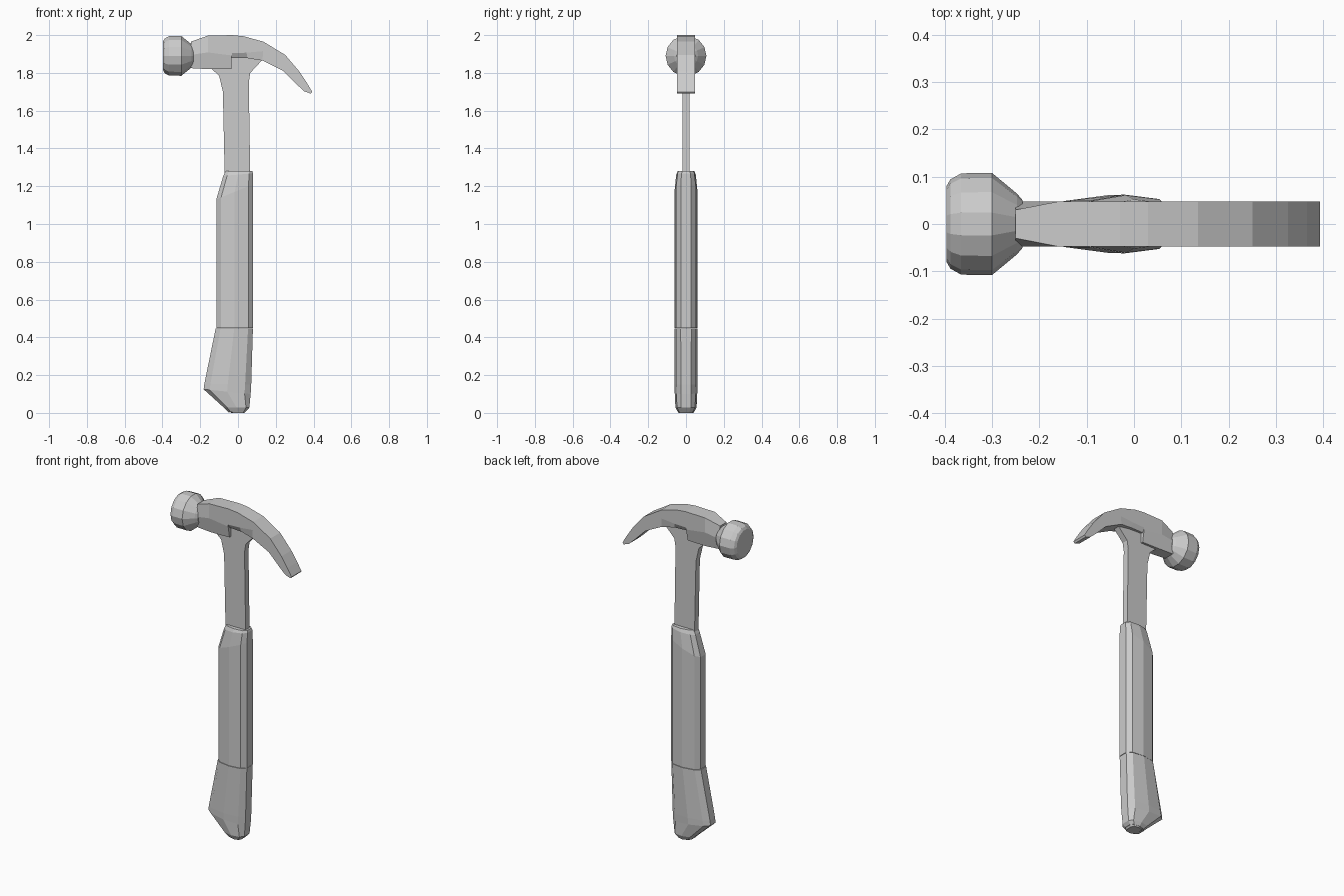
import bpy, bmesh, math


def loft(name, sections):
    """Skin a stack of equal-sized rings and cap both ends."""
    bm = bmesh.new()
    rings = [[bm.verts.new(p) for p in s] for s in sections]
    n = len(rings[0])
    for a, b in zip(rings, rings[1:]):
        for i in range(n):
            j = (i + 1) % n
            bm.faces.new((a[i], a[j], b[j], b[i]))
    bm.faces.new(rings[0])
    bm.faces.new(rings[-1])
    bmesh.ops.recalc_face_normals(bm, faces=bm.faces)
    me = bpy.data.meshes.new(name)
    bm.to_mesh(me)
    bm.free()
    ob = bpy.data.objects.new(name, me)
    bpy.context.collection.objects.link(ob)
    return ob


def circle(x, r, n=14, z=1.89):
    return [(x, r * math.cos(math.tau * i / n), z + r * math.sin(math.tau * i / n))
            for i in range(n)]


def head_ring(top, bottom, wt=0.0475, wb=0.0475, t=0.5):
    (xt, zt), (xb, zb) = top, bottom
    xm, zm = xt + (xb - xt) * t, zt + (zb - zt) * t
    half = [(xt, wt, zt), (xm, 0.0475, zm), (xb, wb, zb)]
    return half + [(x, -y, z) for x, y, z in reversed(half)]


def grip_ring(x0, x1, z, w=0.061, zr=None):
    # z may slope from the left edge (z) to the right edge (zr)
    zr = z if zr is None else zr
    d = x1 - x0
    half = [(0, 0.4), (0.13, 0.8), (0.5, 1), (0.87, 0.85), (1, 0.45)]
    pts = [(x0 + d * u, w * v, z + (zr - z) * u) for u, v in half]
    return pts + [(x, -y, h) for x, y, h in reversed(pts)]


# striking face, turned about the x axis
loft("striking_face", [circle(x, r) for x, r in
     [(-0.396, 0.08), (-0.388, 0.094), (-0.365, 0.107),
      (-0.30, 0.108), (-0.247, 0.064), (-0.235, 0.05)]])

# head body sweeping into the claw
loft("head_and_claw", [
    head_ring((-0.25, 1.965), (-0.25, 1.825), 0.03, 0.032),
    head_ring((-0.16, 1.997), (-0.16, 1.82), 0.0475, 0.035),
    head_ring((-0.03, 2.0), (-0.035, 1.82), 0.0475, 0.032, 0.6),
    head_ring((-0.03, 2.0), (-0.035, 1.88), 0.0475, 0.032, 0.8),
    head_ring((0.03, 1.994), (0.05, 1.878), 0.0475, 0.036, 0.75),
    head_ring((0.135, 1.965), (0.13, 1.865)),
    head_ring((0.25, 1.895), (0.24, 1.81)),
    head_ring((0.325, 1.807), (0.312, 1.738)),
    head_ring((0.365, 1.747), (0.35, 1.703)),
    head_ring((0.393, 1.70), (0.385, 1.69))])

# flat metal shank, flared under the head
profile = [(-0.07, 1.24), (0.065, 1.24), (0.057, 1.75), (0.065, 1.80),
           (0.13, 1.87), (0.0, 1.93), (-0.15, 1.83), (-0.10, 1.785),
           (-0.08, 1.70)]
loft("shank", [[(x, y, z) for x, z in profile] for y in (-0.019, 0.019)])

# upper grip
loft("upper_grip", [
    grip_ring(-0.115, 0.08, 0.45),
    grip_ring(-0.115, 0.08, 1.13, 0.061, 1.21),
    grip_ring(-0.078, 0.08, 1.255, 0.052, 1.268),
    grip_ring(-0.065, 0.076, 1.28, 0.044)])

# flared lower grip
loft("lower_grip", [
    grip_ring(-0.05, 0.045, 0.003, 0.045, 0.01),
    grip_ring(-0.075, 0.06, 0.028, 0.056),
    grip_ring(-0.182, 0.067, 0.125, 0.06, 0.10),
    grip_ring(-0.178, 0.07, 0.155, 0.061, 0.15),
    grip_ring(-0.118, 0.079, 0.448, 0.062)])

# butt cap resting on the ground plane
loft("butt_cap", [
    grip_ring(-0.035, 0.035, 0.0, 0.04),
    grip_ring(-0.05, 0.045, 0.012, 0.045)])
